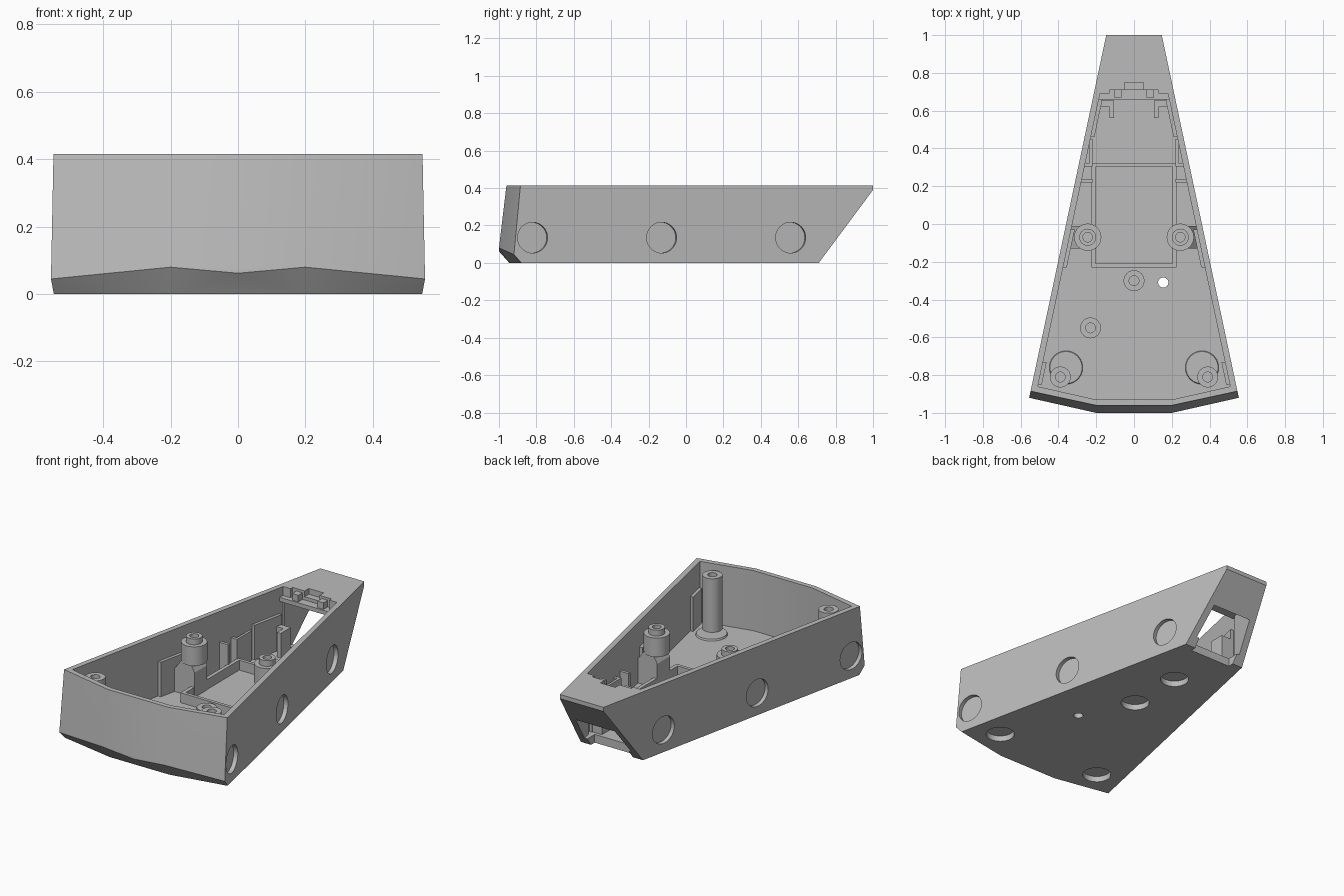
import bpy, bmesh, math
from mathutils import Vector

if "Cube" in bpy.data.objects:
    bpy.data.objects.remove(bpy.data.objects["Cube"], do_unlink=True)

grey = bpy.data.materials.new("light grey plastic")
grey.use_nodes = True
grey.diffuse_color = (0.5, 0.5, 0.5, 1)
grey.node_tree.nodes["Principled BSDF"].inputs["Base Color"].default_value = (0.5, 0.5, 0.5, 1)

FLOOR, TOP, TAPER = 0.05, 0.415, 0.2125
ANGLE = math.atan(TAPER)


def side(y, inset=0):
    """Half width of the tapered case at depth y."""
    return 0.147 + TAPER * (1 - y) - inset


def finish(bm, name):
    bmesh.ops.recalc_face_normals(bm, faces=bm.faces)
    mesh = bpy.data.meshes.new(name)
    bm.to_mesh(mesh)
    bm.free()
    mesh.materials.append(grey)
    ob = bpy.data.objects.new(name, mesh)
    bpy.context.collection.objects.link(ob)
    return ob


def hull(name, points, mirror=True):
    """Convex solid around the points and their mirror images."""
    bm = bmesh.new()
    for x, y, z in points:
        bm.verts.new((x, y, z))
        if mirror and x:
            bm.verts.new((-x, y, z))
    res = bmesh.ops.convex_hull(bm, input=bm.verts[:])
    junk = set(res["geom_interior"]) | set(res["geom_unused"])
    bmesh.ops.delete(bm, geom=[v for v in junk if isinstance(v, bmesh.types.BMVert)], context="VERTS")
    bmesh.ops.dissolve_limit(bm, angle_limit=0.01, verts=bm.verts[:], edges=bm.edges[:])
    return finish(bm, name)


def box(name, x0, x1, y0, y1, z0, z1):
    return hull(name, [(x, y, z) for x in (x0, x1) for y in (y0, y1) for z in (z0, z1)], False)


def smooth(ob):
    bpy.ops.object.select_all(action="DESELECT")
    ob.select_set(True)
    bpy.context.view_layer.objects.active = ob
    bpy.ops.object.shade_smooth_by_angle(angle=math.radians(25))


def lathe(name, profile, x, y):
    """Round solid turned about a vertical axis."""
    bm = bmesh.new()
    vs = [bm.verts.new((r, 0, z)) for r, z in profile]
    es = [bm.edges.new(pair) for pair in zip(vs, vs[1:])]
    bmesh.ops.spin(bm, geom=vs + es, cent=(0, 0, 0), axis=(0, 0, 1), angle=math.tau, steps=40)
    bmesh.ops.remove_doubles(bm, verts=bm.verts[:], dist=0.0001)
    ob = finish(bm, name)
    ob.location = (x, y, 0)
    smooth(ob)
    return ob


def disc(name, centre, radius, depth, axis):
    bm = bmesh.new()
    bmesh.ops.create_cone(bm, cap_ends=True, segments=48, radius1=radius, radius2=radius, depth=depth)
    ob = finish(bm, name)
    ob.location = centre
    ob.rotation_euler = Vector(axis).to_track_quat("Z", "Y").to_euler()
    return ob


# Tapered outer body with a faceted, chamfered front and undercut back
corner = -0.92
case = hull("case", [
    (side(-0.88), -0.88, 0), (side(corner), corner, 0.045), (side(-0.885), -0.885, TOP),
    (0.2, -0.945, 0), (0.2, -1, 0.08), (0.2, -0.96, TOP),
    (0, -0.945, 0), (0, -1, 0.062), (0, -0.96, TOP),
    (side(0.71), 0.71, 0), (side(0.71), 0.71, 0.11), (side(1), 1, 0.39), (side(1), 1, TOP)])

# Cutters for the cavity, rear window, roof notches and recesses
cutters = [
    hull("cavity_cutter", [(x, y, z) for z in (FLOOR, 0.5) for x, y in (
        (side(-0.86, 0.033), -0.86), (0.2, -0.93), (side(0.69, 0.033), 0.69))]),
    hull("window_cutter", [(side(y, 0.043), y, z) for y in (0.62, 0.87) for z in (FLOOR, 0.335)]),
    box("sill_cutter", -0.14, 0.14, 0.675, 0.8, -0.1, 0.2),
    box("wide_notch_cutter", -0.13, 0.13, 0.6, 0.71, 0.3, 0.5),
    box("centre_notch_cutter", -0.05, 0.05, 0.6, 0.75, 0.38, 0.5),
    disc("cable_hole_cutter", (0.155, -0.31, 0), 0.027, 0.3, (0, 0, 1)),
]
for s in (-1, 1):
    for y in (-0.82, -0.13, 0.56):
        cutters.append(disc("side_recess_cutter", (s * side(y), y, 0.135), 0.082, 0.05, (s, TAPER, 0)))
for x, y in ((-0.36, -0.76), (0.36, -0.76), (0, 0.01), (0, 0.36)):
    cutters.append(disc("base_recess_cutter", (x, y, 0), 0.08, 0.07, (0, 0, 1)))

bpy.context.view_layer.objects.active = case
for cutter in cutters:
    cutter.hide_render = True
    mod = case.modifiers.new("cut", "BOOLEAN")
    mod.operation, mod.solver, mod.object = "DIFFERENCE", "EXACT", cutter
    bpy.ops.object.modifier_apply(modifier=mod.name)
for cutter in cutters:
    bpy.data.objects.remove(cutter, do_unlink=True)
smooth(case)


def post(name, x, y, top, radius=0.055):
    lathe(name, [(0, top - 0.05), (0.026, top - 0.05), (0.026, top), (radius, top), (radius, FLOOR - 0.01)], x, y)


# Low floor bosses
post("centre_boss", 0, -0.3, 0.11)
post("offset_boss", -0.23, -0.55, 0.11)

for s, label in ((-1, "right"), (1, "left")):
    # Tall front screw posts on round bases
    post(label + "_front_post", s * 0.39, -0.81, 0.385)
    lathe(label + "_post_base", [(0, 0.06), (0.085, 0.06), (0.092, FLOOR - 0.01)], s * 0.36, -0.76)

    # Stepped middle posts on bracketed blocks
    lathe(label + "_middle_post", [
        (0, 0.34), (0.025, 0.34), (0.025, 0.39), (0.045, 0.39), (0.045, 0.355),
        (0.072, 0.355), (0.072, 0.24), (0, 0.24)], s * 0.245, -0.07)
    hull(label + "_post_block", [(s * x, y, z) for y in (-0.13, -0.01) for x, z in (
        (0.2, FLOOR - 0.01), (0.2, 0.2), (0.23, 0.25), (0.29, 0.25), (0.335, 0.19), (0.335, FLOOR - 0.01))], False)

    # Pads inside the walls behind the side recesses
    for place, y0, y1 in (("front", -0.85, -0.73), ("middle", -0.23, -0.03), ("back", 0.46, 0.66)):
        hull(f"{label}_{place}_pad", [(s * side(y, t), y, z) for y in (y0, y1)
                                      for t in (0.03, 0.052) for z in (FLOOR - 0.01, 0.26)], False)

    # Guide plate with a cross rib back to the wall
    xs = sorted((s * 0.22, s * 0.235))
    box(label + "_guide_plate", *xs, 0.31, 0.45, FLOOR - 0.01, 0.23)
    for y in (0.22, 0.305):
        xs = sorted((s * 0.22, s * side(y, 0.02)))
        box(label + "_cross_rib", *xs, y, y + 0.018, FLOOR - 0.01, 0.23)

    # Angled bracket beside the rear window
    xs = sorted((s * 0.105, s * 0.185))
    box(label + "_bracket_web", *xs, 0.62, 0.655, FLOOR - 0.01, 0.2)
    xs = sorted((s * 0.105, s * 0.13))
    box(label + "_bracket_rib", *xs, 0.56, 0.625, FLOOR - 0.01, 0.2)

    # Latch block on the rear shelf
    xs = sorted((s * 0.065, s * 0.105))
    box(label + "_latch_block", *xs, 0.67, 0.71, 0.35, 0.4)

    # Side rails of the floor bay
    xs = sorted((s * 0.203, s * 0.225))
    box(label + "_bay_rail", *xs, -0.23, 0.322, FLOOR - 0.01, 0.11)

# End rails of the floor bay
box("front_bay_rail", -0.204, 0.204, -0.23, -0.21, FLOOR - 0.01, 0.11)
box("back_bay_rail", -0.204, 0.204, 0.302, 0.322, FLOOR - 0.01, 0.11)

# Shelf below the edge of the roof
box("rear_shelf", -0.185, 0.185, 0.66, 0.72, 0.335, 0.36)
